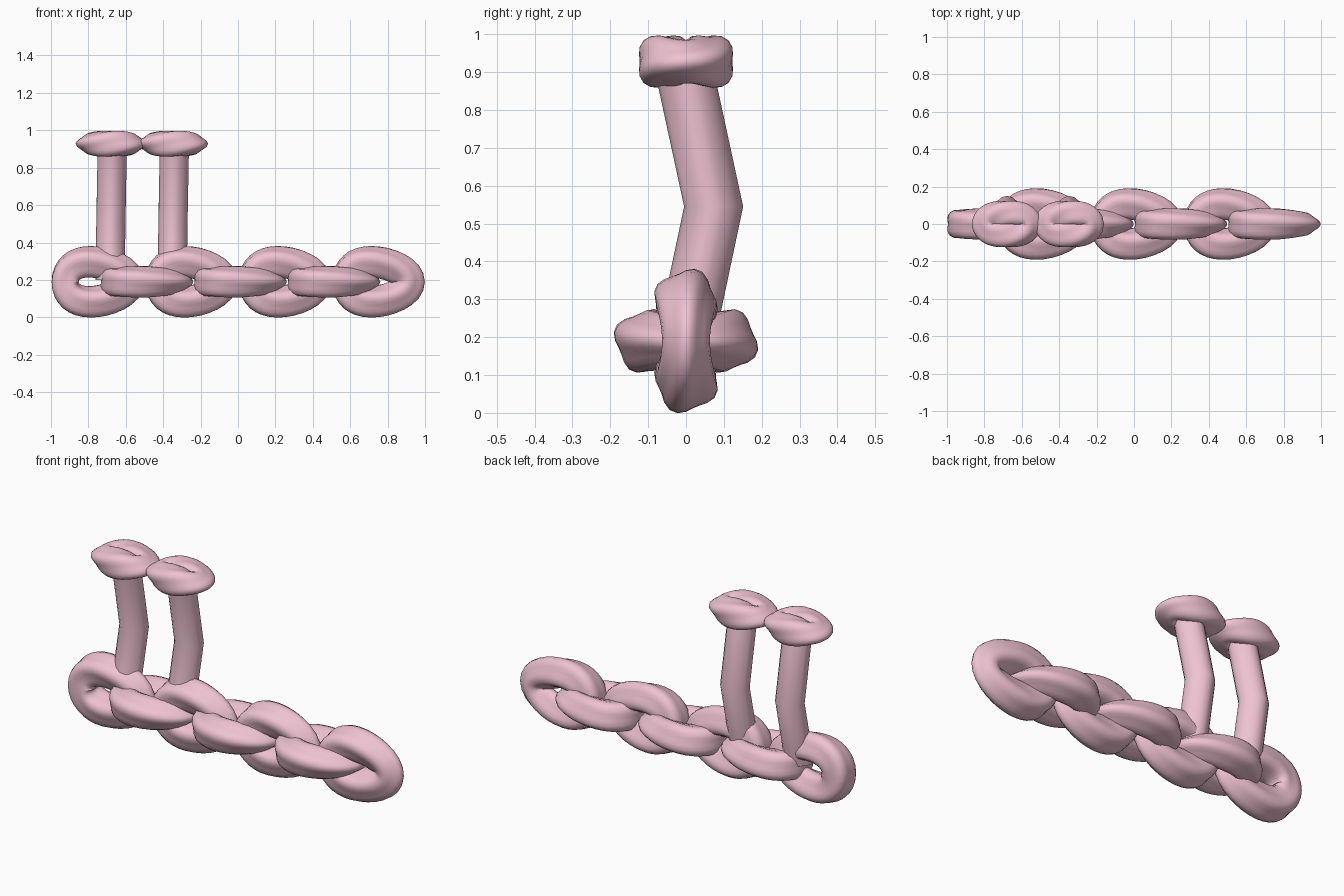
import bpy, bmesh
from math import sin, cos, pi
from mathutils import Vector, Matrix

if "Cube" in bpy.data.objects:
    bpy.data.objects.remove(bpy.data.objects["Cube"])

pink = bpy.data.materials.new("pink")
pink.diffuse_color = (0.86, 0.54, 0.64, 1)
pink.use_nodes = True
pink.node_tree.nodes["Principled BSDF"].inputs["Base Color"].default_value = pink.diffuse_color


def finish(name, bm):
    bmesh.ops.recalc_face_normals(bm, faces=bm.faces)
    me = bpy.data.meshes.new(name)
    bm.to_mesh(me)
    bm.free()
    me.materials.append(pink)
    ob = bpy.data.objects.new(name, me)
    bpy.context.collection.objects.link(ob)
    bpy.ops.object.select_all(action='DESELECT')
    ob.select_set(True)
    bpy.context.view_layer.objects.active = ob
    bpy.ops.object.shade_smooth_by_angle(angle=1.0)
    return ob


# Closed oval ring with a four-lobed section that twists by whole lobes;
# the section is flattened at the +x end, or at both ends
def ring(name, centre, rx, ry, r, lobe, twist, shift=0.0, upright=False,
         both_ends=False, n=32, m=24):
    bm = bmesh.new()
    rows = []
    for i in range(n):
        t = 2 * pi * i / n
        p = Vector((rx * cos(t) - shift * sin(t) ** 2, ry * sin(t), 0))
        out = Vector((cos(t) * ry, sin(t) * rx, 0)).normalized()
        end = abs(cos(t)) if both_ends else max(0, cos(t))
        flat = 1 - 0.28 * end ** 2
        row = []
        for j in range(m):
            a = 2 * pi * j / m
            d = r * (1 + lobe * cos(4 * a - twist * t))
            row.append(bm.verts.new(p + out * d * cos(a) + Vector((0, 0, flat * d * sin(a)))))
        rows.append(row)
    for i in range(n):
        for j in range(m):
            k, l = (i + 1) % n, (j + 1) % m
            bm.faces.new((rows[i][j], rows[k][j], rows[k][l], rows[i][l]))
    mat = Matrix.Translation(centre)
    if upright:
        mat = mat @ Matrix.Rotation(pi / 2, 4, 'X')
    bmesh.ops.transform(bm, matrix=mat, verts=bm.verts)
    return finish(name, bm)


# Bent post with a softly squared section, horizontal rows
def post(name, path, r, m=16):
    bm = bmesh.new()
    rows = []
    for x, y, z in path:
        row = []
        for j in range(m):
            a = 2 * pi * j / m
            d = r * (1 + 0.04 * cos(4 * a))
            row.append(bm.verts.new((x + d * cos(a), y + d * sin(a), z)))
        rows.append(row)
    for a, b in zip(rows, rows[1:]):
        for j in range(m):
            k = (j + 1) % m
            bm.faces.new((a[j], a[k], b[k], b[j]))
    bm.faces.new(rows[0])
    bm.faces.new(rows[-1])
    return finish(name, bm)


# Chain of seven links, alternately upright and flat
for i in range(7):
    upright = i % 2 == 0
    ring(f"chain_link_{i + 1}", (-0.756 + 0.25 * i + (0 if upright else 0.012), 0, 0.19),
         0.167, 0.107, 0.080, 0.10, -1, shift=0.035, upright=upright)

# Two bent posts, each with a small ring on top
for i, x in enumerate((-0.672, -0.340)):
    post(f"post_{i + 1}", [(x - 0.012, 0.0, 0.2), (x - 0.007, 0.073, 0.545),
                           (x, -0.008, 0.92)], 0.075)
    ring(f"top_ring_{i + 1}", (x - 0.008, 0, 0.928), 0.108, 0.056, 0.073, 0.09, 2,
         both_ends=True)
